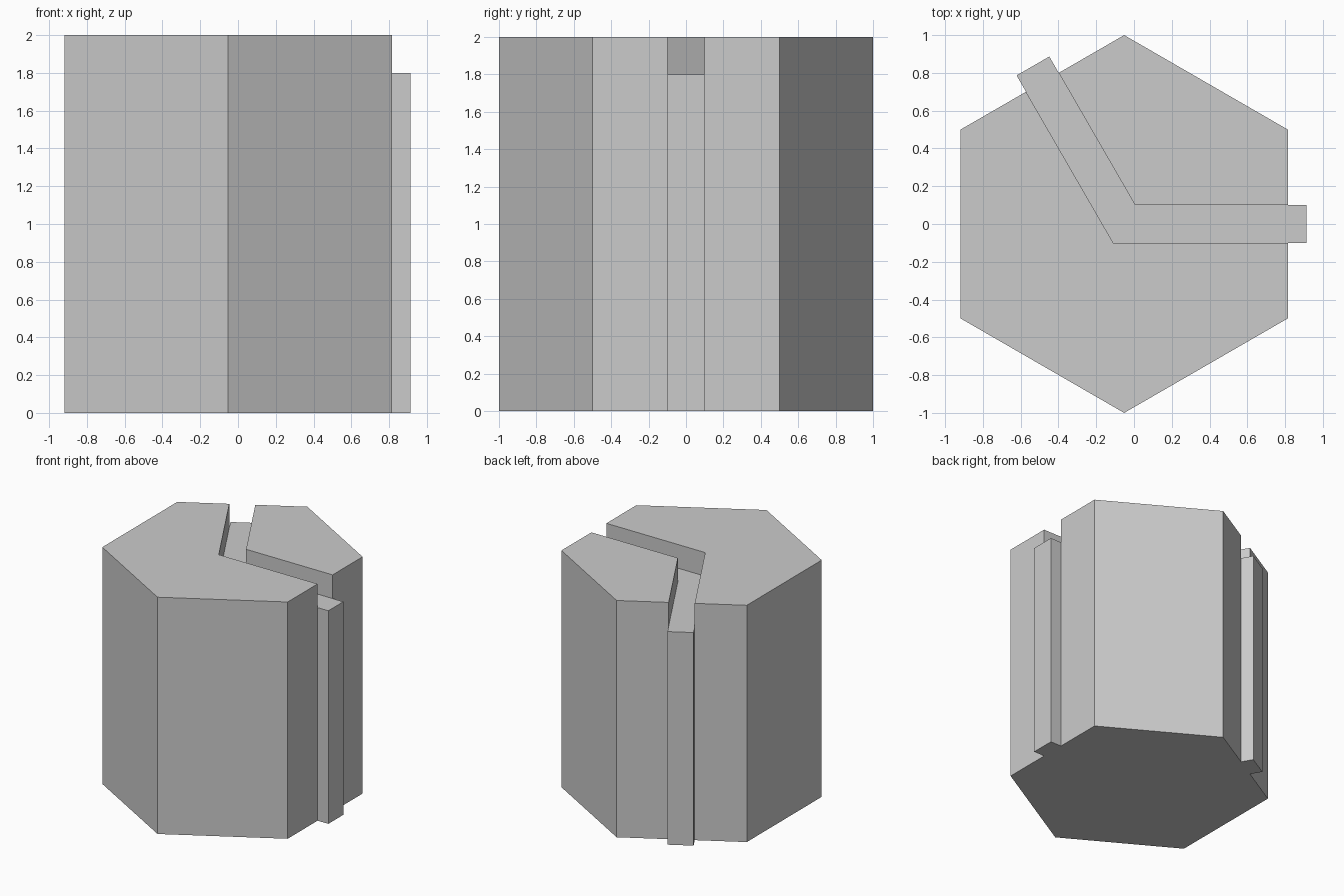
import bpy, bmesh
from math import sin, cos, pi, sqrt
from mathutils import Vector

if "Cube" in bpy.data.objects:
    bpy.data.objects.remove(bpy.data.objects["Cube"])

CX = -0.052          # hexagon axis, so the whole model is centred on x = 0
W = 0.1              # half width of the rails
APOTHEM = sqrt(3) / 2
REACH = APOTHEM + 0.1
FLOOR, TOP = 1.8, 2.0


def prism(name, outline, z0, z1):
    bm = bmesh.new()
    face = bm.faces.new([bm.verts.new((x + CX, y, z0)) for x, y in outline])
    ext = bmesh.ops.extrude_face_region(bm, geom=[face])
    verts = [g for g in ext["geom"] if isinstance(g, bmesh.types.BMVert)]
    bmesh.ops.translate(bm, vec=(0, 0, z1 - z0), verts=verts)
    bmesh.ops.recalc_face_normals(bm, faces=bm.faces)
    mesh = bpy.data.meshes.new(name)
    bm.to_mesh(mesh)
    bm.free()
    obj = bpy.data.objects.new(name, mesh)
    bpy.context.collection.objects.link(obj)
    return obj


def boolean(target, tool, operation):
    mod = target.modifiers.new(operation.lower(), 'BOOLEAN')
    mod.operation, mod.object, mod.solver = operation, tool, 'EXACT'
    bpy.context.view_layer.objects.active = target
    bpy.ops.object.modifier_apply(modifier=mod.name)
    bpy.data.objects.remove(tool)


def elbow(reach):
    # two arms, 120 degrees apart, mitred at the axis
    arm = Vector((cos(2 * pi / 3), sin(2 * pi / 3)))
    side = Vector((arm.y, -arm.x))
    m = W / sqrt(3)
    return [(-m, -W), (reach, -W), (reach, W), (m, W),
            tuple(arm * reach + side * W), tuple(arm * reach - side * W)]


# hexagonal column
hexagon = [(cos(pi / 6 + i * pi / 3), sin(pi / 6 + i * pi / 3)) for i in range(6)]
body = prism("hex_column", hexagon, 0, TOP)

# bent slot across the top
boolean(body, prism("slot_cutter", elbow(1.2), FLOOR, TOP + 0.2), 'DIFFERENCE')

# rails standing out of the sides below the slot
boolean(body, prism("side_rails", elbow(REACH), 0, FLOOR), 'UNION')
